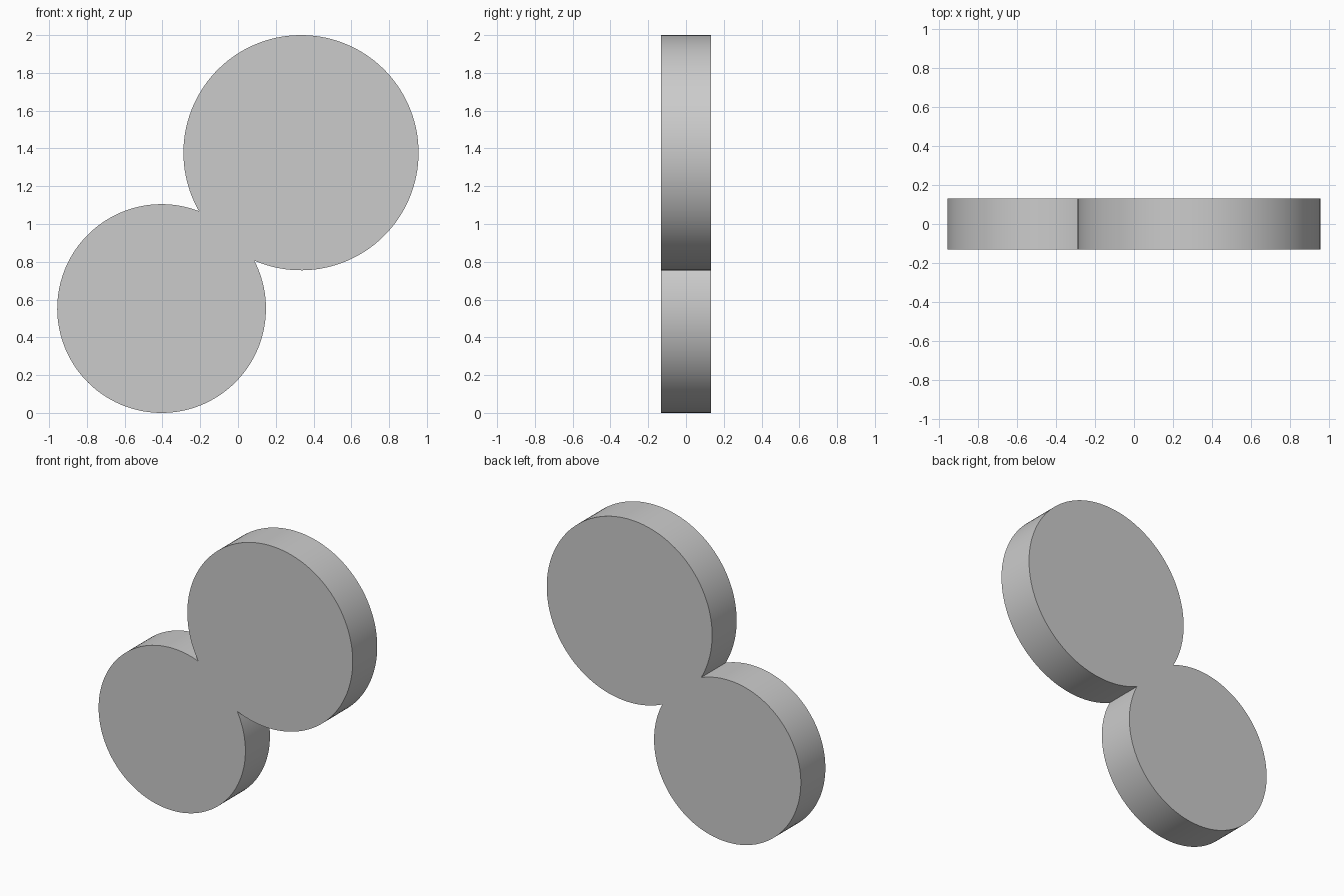
import bpy, bmesh
from math import atan2, acos, cos, sin, pi, hypot, radians

if "Cube" in bpy.data.objects:
    bpy.data.objects.remove(bpy.data.objects["Cube"])

DEPTH = 0.264
SMALL = (-0.4045, 0.5525, 0.5525)   # x, z, radius of lower disc
LARGE = (0.3335, 1.3775, 0.6225)    # x, z, radius of upper disc
SEGMENTS = 120


def outer_arc(disc, other):
    """Points on a disc's rim that lie outside the other disc."""
    x, z, r = disc
    dx, dz = other[0] - x, other[1] - z
    d = hypot(dx, dz)
    facing = atan2(dz, dx)
    half = acos((d * d + r * r - other[2] ** 2) / (2 * d * r))
    sweep = 2 * pi - 2 * half
    return [(x + r * cos(facing + half + sweep * i / SEGMENTS),
             z + r * sin(facing + half + sweep * i / SEGMENTS))
            for i in range(SEGMENTS)]


# Joined outline of both discs, extruded through the depth
outline = outer_arc(SMALL, LARGE) + outer_arc(LARGE, SMALL)
bm = bmesh.new()
face = bm.faces.new([bm.verts.new((x, -DEPTH / 2, z)) for x, z in outline])
result = bmesh.ops.extrude_face_region(bm, geom=[face], use_keep_orig=True)
moved = [g for g in result["geom"] if isinstance(g, bmesh.types.BMVert)]
bmesh.ops.translate(bm, verts=moved, vec=(0, DEPTH, 0))
bmesh.ops.recalc_face_normals(bm, faces=bm.faces)

mesh = bpy.data.meshes.new("double_disc")
bm.to_mesh(mesh)
bm.free()
plate = bpy.data.objects.new("double_disc", mesh)
bpy.context.collection.objects.link(plate)

# Smooth rim with crisp face edges and notches
bpy.context.view_layer.objects.active = plate
plate.select_set(True)
bpy.ops.object.shade_smooth_by_angle(angle=radians(30))
